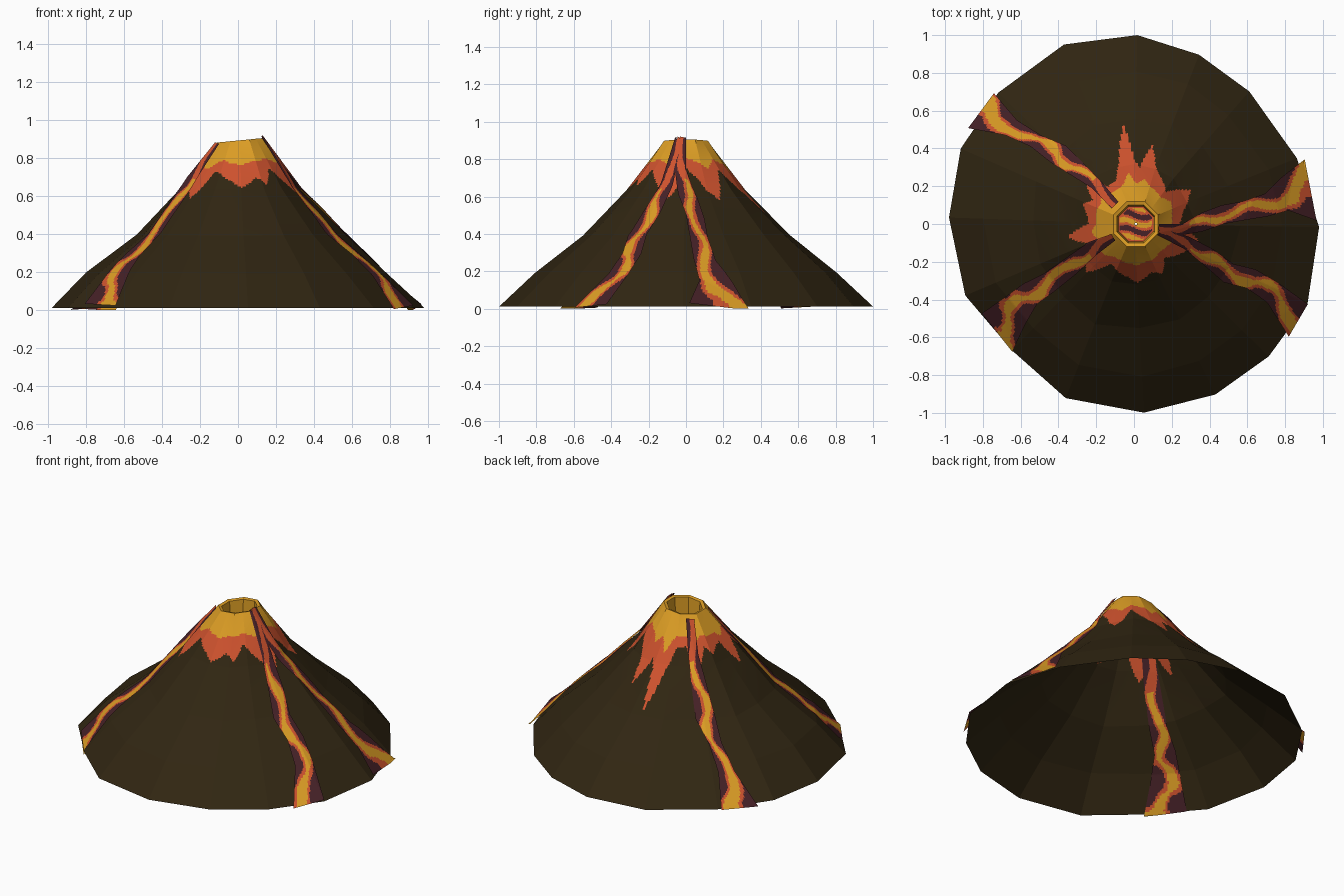
import bpy, math, random
from mathutils import Vector, noise
from mathutils.bvhtree import BVHTree

if "Cube" in bpy.data.objects:
    bpy.data.objects.remove(bpy.data.objects["Cube"])

random.seed(4)
N = 16


def material(name, rgb):
    m = bpy.data.materials.new(name)
    m.diffuse_color = (*rgb, 1)
    m.use_nodes = True
    m.node_tree.nodes["Principled BSDF"].inputs["Base Color"].default_value = m.diffuse_color
    return m


ROCK, CRUST, ORANGE, YELLOW = range(4)
MATS = [material("dark_rock", (0.030, 0.019, 0.006)),
        material("cooled_crust", (0.060, 0.015, 0.020)),
        material("orange_lava", (0.62, 0.085, 0.027)),
        material("yellow_lava", (0.72, 0.34, 0.018))]


def grid_object(name, rows, rule, closed=False):
    """Mesh from rows of points; rule(face centre, i, j) picks the colour."""
    n = len(rows[0])
    verts = [p for row in rows for p in row]
    faces, cols = [], []
    for i in range(len(rows) - 1):
        for j in range(n if closed else n - 1):
            k = (j + 1) % n
            f = (i * n + j, i * n + k, (i + 1) * n + k, (i + 1) * n + j)
            faces.append(f)
            c = sum((verts[q] for q in f), Vector()) / 4
            cols.append(rule(c, i, j))
    me = bpy.data.meshes.new(name)
    me.from_pydata(verts, [], faces)
    for m in MATS:
        me.materials.append(m)
    me.polygons.foreach_set("material_index", cols)
    me.update()
    ob = bpy.data.objects.new(name, me)
    bpy.context.collection.objects.link(ob)
    return ob


def polar(deg, r, z):
    a = math.radians(deg)
    return Vector((r * math.cos(a), r * math.sin(a), z))


def interp(table, x):
    for a, b in zip(table, table[1:]):
        if x <= b[0]:
            t = (x - a[0]) / (b[0] - a[0])
            return [p + (q - p) * t for p, q in zip(a[1:], b[1:])]
    return list(table[-1][1:])


# --- cone rings, from the ragged base up to the eight-sided rim
ANGLES = [-1, 22, 49, 69, 89, 111.3, 136, 156.5, 178, 203, 226, 248.6, 273, 295.5, 315.5, 335.5]
BASE = [.98, .93, .93, .96, 1.0, 1.02, 1.0, 1.0, .98, .97, .93, .99, 1.0, 1.0, 1.0, 1.01]


def ring(r, z, jit):
    return [polar(ANGLES[k], r * (1 + (BASE[k] - 1) * .5) + random.uniform(-jit, jit),
                  z + random.uniform(-jit, jit) * .4) for k in range(N)]


def rim(r, z):
    return [polar(22.5 * k, r * (1 if k % 2 else math.cos(math.pi / 8)),
                  z + .012 * math.cos(k * math.pi / 8)) + Vector((.01, 0, 0)) for k in range(N)]


base = [polar(a, r, .012) for a, r in zip(ANGLES, BASE)]
rings = [base, ring(.80, .195, .012), ring(.555, .395, .018),
         ring(.325, .635, .012), rim(.128, .893)]
skirt = [Vector((p.x * 1.2, p.y * 1.2, -.17)) for p in base]

# --- lower slopes: plain rock
grid_object("lower_slopes", rings[:3], lambda c, i, j: ROCK, True)

# --- peak: same facets cut finely so that lava drips can be coloured
DRIPS = [(0, .24), (15, .27), (31, .35), (45, .24), (62, .29), (70, .33), (77, .43), (84, .3),
         (90, .34), (96, .53), (104, .33), (112, .25), (125, .24), (139, .34), (150, .25),
         (158, .29), (170, .25), (180, .24), (191, .36), (202, .27), (212, .3), (225, .36),
         (240, .24), (253, .27), (262, .28), (274, .31), (290, .27), (300, .3), (312, .24),
         (330, .3), (344, .36), (360, .24)]


def fine(row, n):
    return [row[k].lerp(row[(k + 1) % N], t / n) for k in range(N) for t in range(n)]


def subdivide(lower, upper, n_col, n_row):
    a, b = fine(lower, n_col), fine(upper, n_col)
    return [[p.lerp(q, t / n_row) for p, q in zip(a, b)] for t in range(n_row + 1)]


def drip_rule(c, i, j):
    r = math.hypot(c.x, c.y)
    d = interp(DRIPS, math.degrees(math.atan2(c.y, c.x)) % 360)[0]
    return YELLOW if r < .14 + .25 * d else ORANGE if r < d else ROCK


peak = subdivide(rings[2], rings[3], 14, 28)[:-1] + subdivide(rings[3], rings[4], 14, 28)
grid_object("lava_peak", peak, drip_rule, True)

# --- crater: lip, inner wall and streaked lava pool
grid_object("crater_wall", [rings[4], rim(.108, .888), rim(.10, .78)],
            lambda c, i, j: YELLOW, True)


def pool_rule(c, i, j):
    r = math.hypot(c.x - .01, c.y)
    if r > .088:
        return ORANGE
    s = math.sin(c.y * 75 + 1.2 * math.sin(c.x * 30) + 1)
    return YELLOW if s > .5 else ORANGE if s > -.45 else CRUST


pool = [[Vector((.01, 0, .78)).lerp(p, t / 14) for p in fine(rim(.10, .78), 4)]
        for t in range(14, 0, -1)]
pool.append([Vector((.01, 0, .78)) for _ in pool[0]])
grid_object("crater_lava_pool", pool[:-1], pool_rule, True)

# --- lava rivers: strips draped on the slopes (x, y, half width)
allrings = [skirt] + rings
sv = [p for row in allrings for p in row]
sf = [(i * N + j, i * N + (j + 1) % N, (i + 1) * N + (j + 1) % N, (i + 1) * N + j)
      for i in range(len(allrings) - 1) for j in range(N)]
surface = BVHTree.FromPolygons(sv, sf)

RIVERS = {
    "right_river": (1, [(.13, -.02, .02), (.25, -.03, .03), (.36, .01, .05), (.47, .05, .05),
                        (.58, .07, .05), (.7, .1, .06), (.8, .16, .09), (.935, .18, .165)]),
    "front_right_river": (-1, [(.13, -.04, .02), (.28, -.1, .035), (.4, -.18, .05),
                               (.5, -.26, .055), (.62, -.29, .055), (.73, -.36, .06),
                               (.87, -.51, .1)]),
    "front_left_river": (1, [(-.11, -.07, .02), (-.22, -.13, .04), (-.33, -.22, .05),
                             (-.45, -.31, .055), (-.55, -.37, .065), (-.63, -.46, .09),
                             (-.725, -.575, .13)]),
    "back_left_river": (-1, [(-.1, .1, .025), (-.2, .21, .03), (-.3, .29, .045),
                             (-.4, .37, .06), (-.52, .44, .04), (-.65, .51, .05),
                             (-.81, .6, .115)]),
}
ROWS, ACROSS = 110, 18


def drape(path, lift):
    table = [(i / (len(path) - 1), *p) for i, p in enumerate(path)]
    rows = []
    for i in range(ROWS + 1):
        x, y, w = interp(table, i / ROWS)
        side = Vector((-y, x, 0)).normalized()
        row = []
        for j in range(ACROSS + 1):
            p = Vector((x, y, 0)) + side * w * (2 * j / ACROSS - 1)
            hit = surface.ray_cast(Vector((p.x, p.y, 3)), Vector((0, 0, -1)))[0]
            row.append(Vector((p.x, p.y, max(0, (hit.z if hit else .85) + lift))))
        rows.append(row)
    return rows


def river_rule(side):
    def rule(c, i, j):
        u, v = (i + .5) / ROWS, 2 * (j + .5) / ACROSS - 1
        mid = side * .5 * math.cos(5.2 * math.pi * (1 - u))
        d = abs(v - mid) + .45 * noise.noise(Vector((c.x * 11, c.y * 11, side)))
        return YELLOW if d < .34 and u > .2 else ORANGE if d < .62 else CRUST
    return rule


for name, (side, path) in RIVERS.items():
    grid_object(name, drape(path, .016), river_rule(side))
# this river also shows through on the hollow inside
side, path = RIVERS["front_left_river"]
grid_object("front_left_river_inside", drape(path[1:], -.012), river_rule(side))
